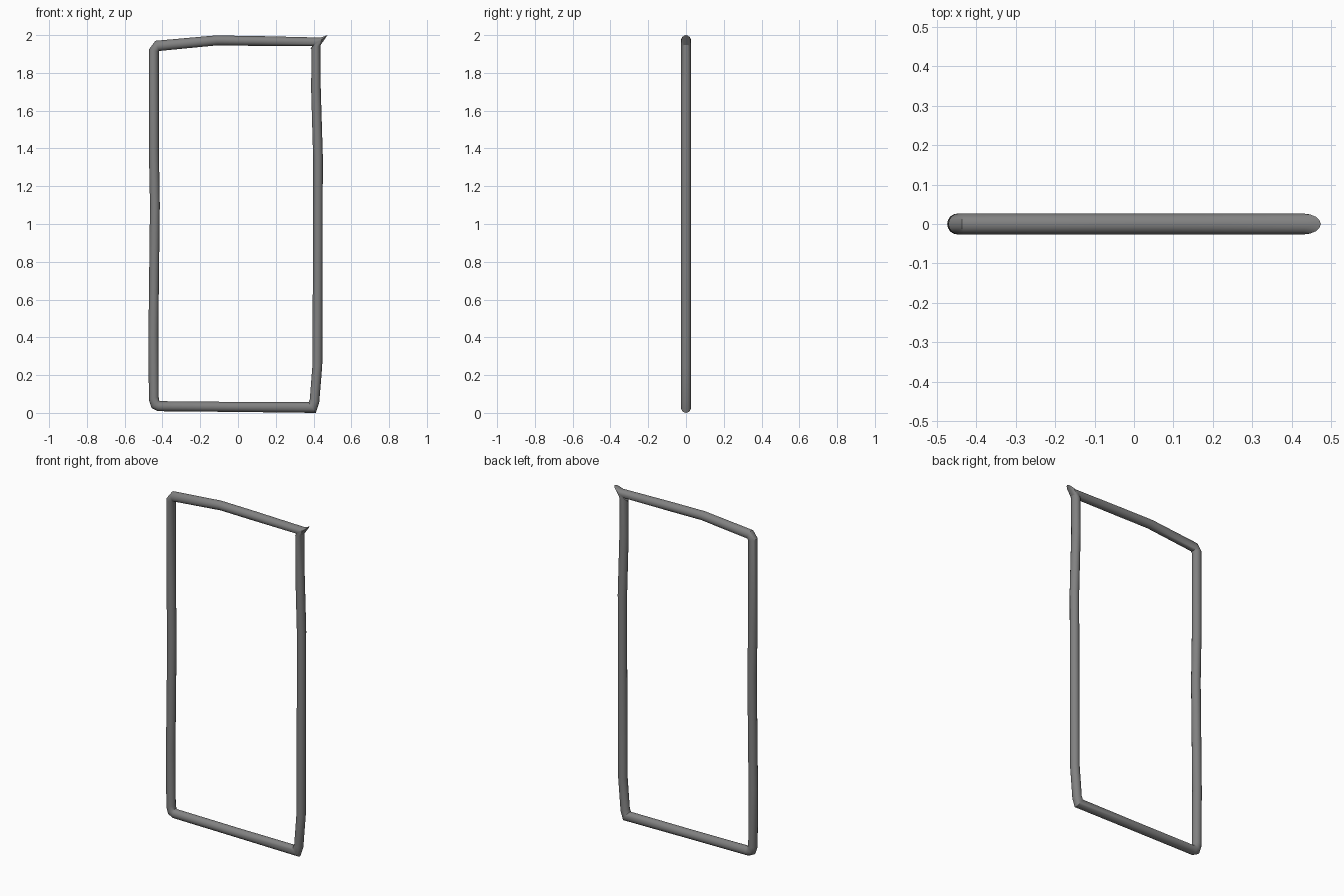
import bpy, bmesh, math

# Cross-sections along the wobbly frame: outer x, z and inner x, z
RINGS = [
    # top bar
    (-0.437, 1.970, -0.418, 1.916), (-0.120, 1.998, -0.108, 1.946),
    (0.10, 1.995, 0.10, 1.943), (0.437, 1.987, 0.395, 1.941),
    # stretched mitre at the top right corner
    (0.474, 2.000, 0.384, 1.930),
    # right bar
    (0.438, 1.948, 0.390, 1.923), (0.438, 1.72, 0.387, 1.72),
    (0.449, 1.36, 0.398, 1.34), (0.448, 0.90, 0.397, 0.90),
    (0.446, 0.25, 0.394, 0.25), (0.430, 0.055, 0.380, 0.072),
    # bottom bar
    (0.412, 0.000, 0.374, 0.057), (0.0, 0.005, 0.0, 0.058),
    (-0.425, 0.009, -0.412, 0.062),
    # left bar
    (-0.458, 0.026, -0.417, 0.066), (-0.472, 0.070, -0.420, 0.085),
    (-0.474, 0.42, -0.422, 0.42), (-0.466, 1.10, -0.414, 1.10),
    (-0.472, 1.40, -0.419, 1.40), (-0.471, 1.925, -0.419, 1.912),
]
SIDES, RADIUS = 16, 0.0265

# Closed tubular frame
bm = bmesh.new()
loops = []
for ox, oz, ix, iz in RINGS:
    loop = []
    for k in range(SIDES):
        a = 2 * math.pi * k / SIDES
        t = (1 + math.cos(a)) / 2
        loop.append(bm.verts.new((ix + (ox - ix) * t, RADIUS * math.sin(a), iz + (oz - iz) * t)))
    loops.append(loop)
for i, loop in enumerate(loops):
    nxt = loops[(i + 1) % len(loops)]
    for k in range(SIDES):
        j = (k + 1) % SIDES
        bm.faces.new((loop[k], loop[j], nxt[j], nxt[k]))
bmesh.ops.recalc_face_normals(bm, faces=bm.faces)
mesh = bpy.data.meshes.new("tube_frame")
bm.to_mesh(mesh)
bm.free()
frame = bpy.data.objects.new("tube_frame", mesh)
bpy.context.collection.objects.link(frame)

# Dark grey finish
grey = bpy.data.materials.new("dark_grey")
grey.diffuse_color = (0.22, 0.22, 0.22, 1)
mesh.materials.append(grey)
bpy.context.view_layer.objects.active = frame
frame.select_set(True)
bpy.ops.object.shade_smooth_by_angle(angle=math.radians(30))
